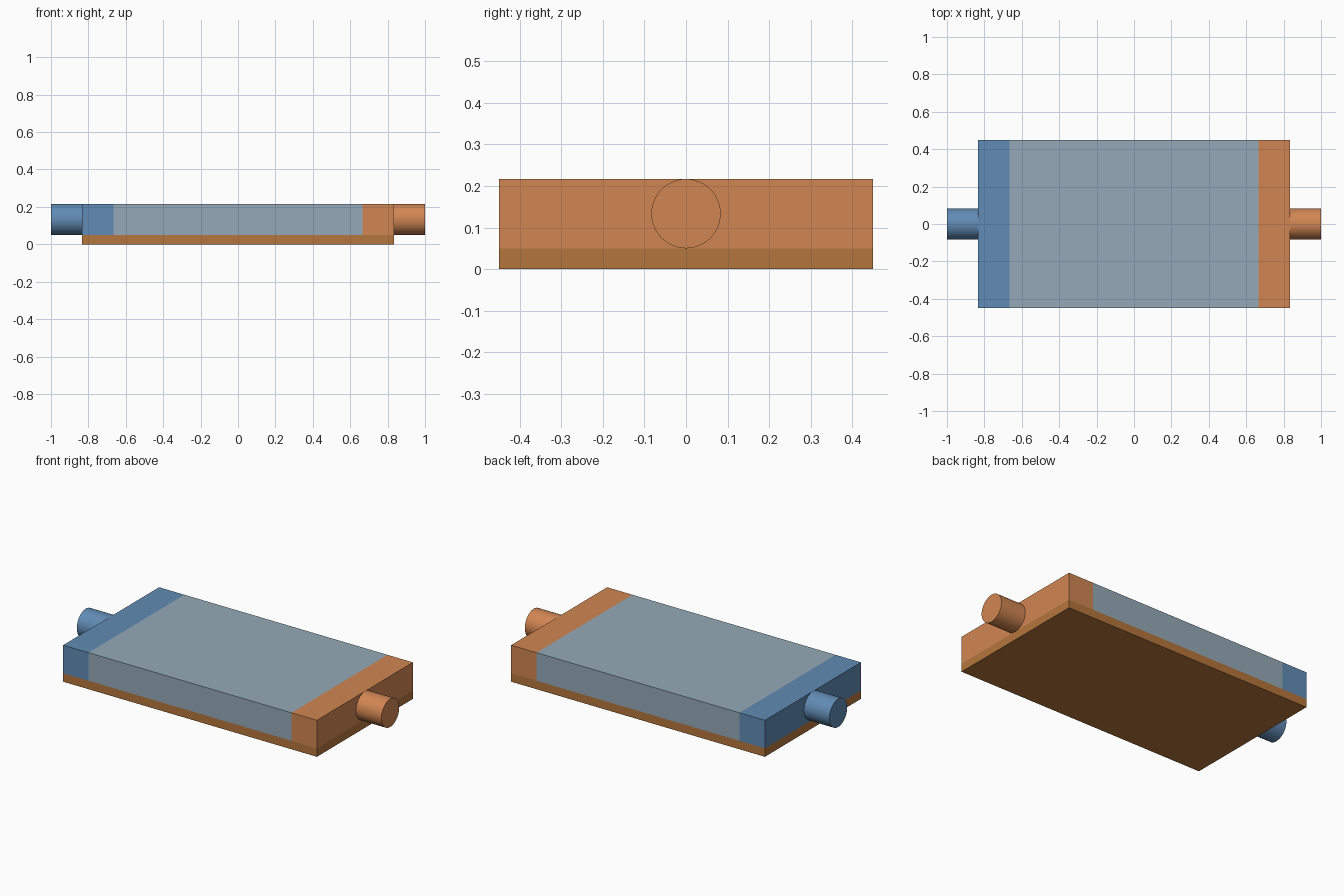
import bpy, math

if "Cube" in bpy.data.objects:
    bpy.data.objects.remove(bpy.data.objects["Cube"])


def material(name, rgb):
    mat = bpy.data.materials.new(name)
    mat.diffuse_color = (*rgb, 1.0)
    mat.use_nodes = True
    mat.node_tree.nodes["Principled BSDF"].inputs["Base Color"].default_value = mat.diffuse_color
    return mat


def box(name, x0, x1, z0, z1, mat, half_depth=0.45):
    bpy.ops.mesh.primitive_cube_add(size=1, location=((x0 + x1) / 2, 0, (z0 + z1) / 2))
    ob = bpy.context.object
    ob.name = name
    ob.scale = (x1 - x0, half_depth * 2, z1 - z0)
    bpy.ops.object.transform_apply(location=False, rotation=False, scale=True)
    ob.data.materials.append(mat)
    return ob


def pipe(name, x0, x1, z, radius, mat):
    bpy.ops.mesh.primitive_cylinder_add(
        vertices=64, radius=radius, depth=x1 - x0,
        location=((x0 + x1) / 2, 0, z), rotation=(0, math.pi / 2, 0))
    ob = bpy.context.object
    ob.name = name
    ob.data.materials.append(mat)
    bpy.ops.object.shade_smooth_by_angle(angle=math.radians(30))
    return ob


BASE, TOP = 0.05, 0.2167
CORE, END, TIP = 0.6667, 0.8333, 1.0
blue = material("cold_blue", (0.12, 0.26, 0.46))
orange = material("warm_orange", (0.64, 0.24, 0.085))
copper = material("copper_brown", (0.46, 0.18, 0.045))
grey_blue = material("core_grey_blue", (0.30, 0.40, 0.48))

# Base plate and central core
box("base_plate", -END, END, 0, BASE, copper)
box("core_block", -CORE, CORE, BASE, TOP, grey_blue)

# End headers with their pipe stubs
mid, radius = (BASE + TOP) / 2, (TOP - BASE) / 2
for side, mat, sign in (("inlet", blue, -1), ("outlet", orange, 1)):
    box(side + "_header", *sorted((sign * CORE, sign * END)), BASE, TOP, mat)
    pipe(side + "_pipe", *sorted((sign * END, sign * TIP)), mid, radius, mat)
